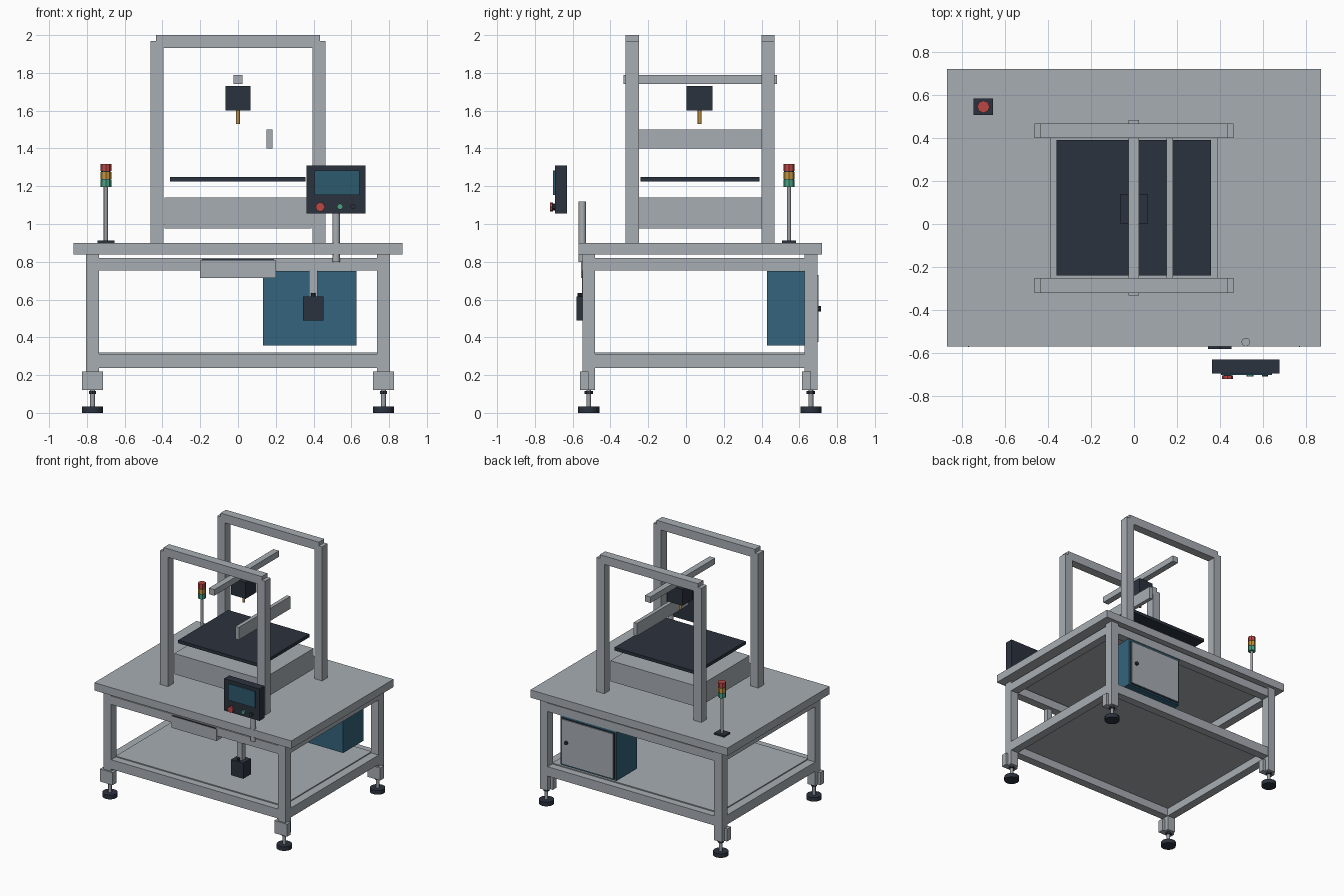
import bpy
import bmesh
import math
from mathutils import Matrix

if "Cube" in bpy.data.objects:
    bpy.data.objects.remove(bpy.data.objects["Cube"])


def colour(name, r, g, b):
    m = bpy.data.materials.new(name)
    m.diffuse_color = (r, g, b, 1)
    m.use_nodes = True
    m.node_tree.nodes["Principled BSDF"].inputs["Base Color"].default_value = m.diffuse_color
    return m


GREY = colour("frame grey", 0.39, 0.42, 0.45)
STEEL = colour("steel", 0.33, 0.35, 0.38)
DARK = colour("charcoal", 0.024, 0.032, 0.048)
BLUE = colour("cabinet blue", 0.033, 0.125, 0.2)
SCREEN = colour("screen blue", 0.025, 0.1, 0.15)
RED = colour("signal red", 0.5, 0.065, 0.06)
AMBER = colour("signal amber", 0.55, 0.3, 0.05)
GREEN = colour("signal green", 0.07, 0.36, 0.23)
BRASS = colour("brass", 0.5, 0.27, 0.06)


def finish(name, bm, mat):
    me = bpy.data.meshes.new(name)
    bm.to_mesh(me)
    bm.free()
    me.materials.append(mat)
    ob = bpy.data.objects.new(name, me)
    bpy.context.collection.objects.link(ob)
    return ob


def box(name, x, y, z, mat):
    """Box given by its (low, high) span on each axis."""
    bm = bmesh.new()
    bmesh.ops.create_cube(bm, size=1)
    for v in bm.verts:
        for i, (lo, hi) in enumerate((x, y, z)):
            v.co[i] = hi if v.co[i] > 0 else lo
    return finish(name, bm, mat)


def rod(name, centre, radius, length, mat, sides=16, axis='Z', tip=None):
    """Cylinder or cone starting at centre; axis Y runs towards the front."""
    bm = bmesh.new()
    bmesh.ops.create_cone(bm, cap_ends=True, segments=sides, radius1=radius,
                          radius2=radius if tip is None else tip, depth=length,
                          matrix=Matrix.Translation((0, 0, length / 2)))
    if axis == 'Y':
        bm.transform(Matrix.Rotation(math.pi / 2, 4, 'X'))
    bm.transform(Matrix.Translation(centre))
    if sides > 10:
        for f in bm.faces:
            f.smooth = len(f.verts) == 4
        for e in bm.edges:
            e.smooth = all(len(f.verts) == 4 for f in e.link_faces)
    return finish(name, bm, mat)


# Table top and shelf
YC = 0.073
box("table_top", (-0.87, 0.87), (-0.57, 0.72), (0.838, 0.9), GREY)
box("lower_shelf", (-0.737, 0.737), (-0.49, 0.636), (0.3, 0.32), GREY)

# Legs with brackets and levelling feet
for sx, xn in ((-1, "left"), (1, "right")):
    for sy, yn in ((-1, "front"), (1, "back")):
        cx, cy = sx * 0.77, YC + sy * 0.588
        tag = f"{yn}_{xn}"
        box("leg_" + tag, (cx - 0.034, cx + 0.034), (cy - 0.034, cy + 0.034), (0.12, 0.838), GREY)
        box("foot_bracket_" + tag, (cx - 0.056, cx + 0.056), (cy - 0.047, cy), (0.12, 0.22), GREY)
        rod("foot_pad_" + tag, (cx, cy, 0), 0.056, 0.033, DARK)
        rod("foot_stem_" + tag, (cx, cy, 0.033), 0.013, 0.09, STEEL, 12)
        rod("foot_nut_" + tag, (cx, cy, 0.1), 0.022, 0.015, DARK, 6)

# Upper and lower rails on all four sides
for level, z in (("upper", (0.753, 0.82)), ("lower", (0.237, 0.312))):
    for s, yn, xn in ((-1, "front", "left"), (1, "back", "right")):
        cy, cx = YC + s * 0.588, s * 0.77
        box(f"{level}_rail_{yn}", (-0.737, 0.737), (cy - 0.033, cy + 0.033), z, GREY)
        box(f"{level}_rail_{xn}", (cx - 0.033, cx + 0.033), (-0.481, 0.627), z, GREY)

# Drawer under the front edge
box("drawer", (-0.2, 0.2), (-0.556, -0.49), (0.715, 0.808), GREY)
box("drawer_gap", (-0.19, 0.19), (-0.554, -0.5), (0.808, 0.814), DARK)

# Two gantry frames
for yn, y in (("front", (-0.32, -0.25)), ("back", (0.4, 0.468))):
    for s, xn in ((-1, "left"), (1, "right")):
        box(f"gantry_post_{yn}_{xn}", sorted((s * 0.394, s * 0.463)), y, (0.9, 1.97), GREY)
    box("gantry_beam_" + yn, (-0.434, 0.434), y, (1.932, 2.0), GREY)

# Machine bed and cross bars
box("bed_base", (-0.388, 0.388), (-0.25, 0.4), (0.975, 1.14), GREY)
box("bed_plate", (-0.36, 0.358), (-0.24, 0.39), (1.225, 1.25), DARK)
box("upper_bar", (-0.025, 0.024), (-0.332, 0.483), (1.742, 1.79), GREY)
box("side_bar", (0.152, 0.182), (-0.25, 0.4), (1.4, 1.5), GREY)

# Tool head
box("tool_head", (-0.066, 0.065), (0.003, 0.14), (1.6, 1.73), DARK)
rod("nozzle", (0, 0.072, 1.53), 0.01, 0.072, BRASS, 12)

# Control panel on its post
rod("panel_post", (0.52, -0.549, 0.8), 0.02, 0.32, GREY)
box("panel_body", (0.363, 0.676), (-0.694, -0.629), (1.055, 1.31), DARK)
box("panel_screen", (0.405, 0.642), (-0.703, -0.694), (1.153, 1.284), SCREEN)
rod("stop_button_collar", (0.435, -0.694, 1.09), 0.018, 0.012, DARK, 8, 'Y')
rod("stop_button", (0.435, -0.704, 1.09), 0.025, 0.016, RED, 8, 'Y')
rod("start_button", (0.54, -0.694, 1.092), 0.016, 0.016, GREEN, 8, 'Y')
rod("reset_button", (0.608, -0.694, 1.092), 0.014, 0.016, DARK, 8, 'Y')

# Hanging pendant under the front rail
box("pendant_hanger", (0.377, 0.422), (-0.55, -0.51), (0.61, 0.753), GREY)
box("pendant_box", (0.345, 0.453), (-0.58, -0.485), (0.49, 0.615), DARK)
rod("pendant_knob", (0.398, -0.562, 0.615), 0.013, 0.02, DARK, 10)

# Electrical cabinet with a door on the back
box("cabinet", (0.133, 0.628), (0.43, 0.688), (0.357, 0.752), BLUE)
box("cabinet_door_seal", (0.147, 0.614), (0.686, 0.694), (0.368, 0.736), DARK)
box("cabinet_door", (0.153, 0.608), (0.69, 0.701), (0.374, 0.73), GREY)
rod("door_knob", (0.565, 0.714, 0.552), 0.015, 0.016, DARK, 10, 'Y')

# Signal tower
TX, TY = -0.7, 0.545
box("tower_base", (TX - 0.045, TX + 0.045), (TY - 0.038, TY + 0.038), (0.9, 0.912), DARK)
rod("tower_pole", (TX, TY, 0.912), 0.011, 0.29, STEEL, 12)
for i, (name, mat) in enumerate((("green", GREEN), ("amber", AMBER), ("red", RED))):
    z = 1.197 + i * 0.0415
    rod(name + "_lamp", (TX, TY, z), 0.029, 0.038, mat, 8)
    if i < 2:
        rod(name + "_lamp_ring", (TX, TY, z + 0.037), 0.026, 0.006, DARK, 8)
